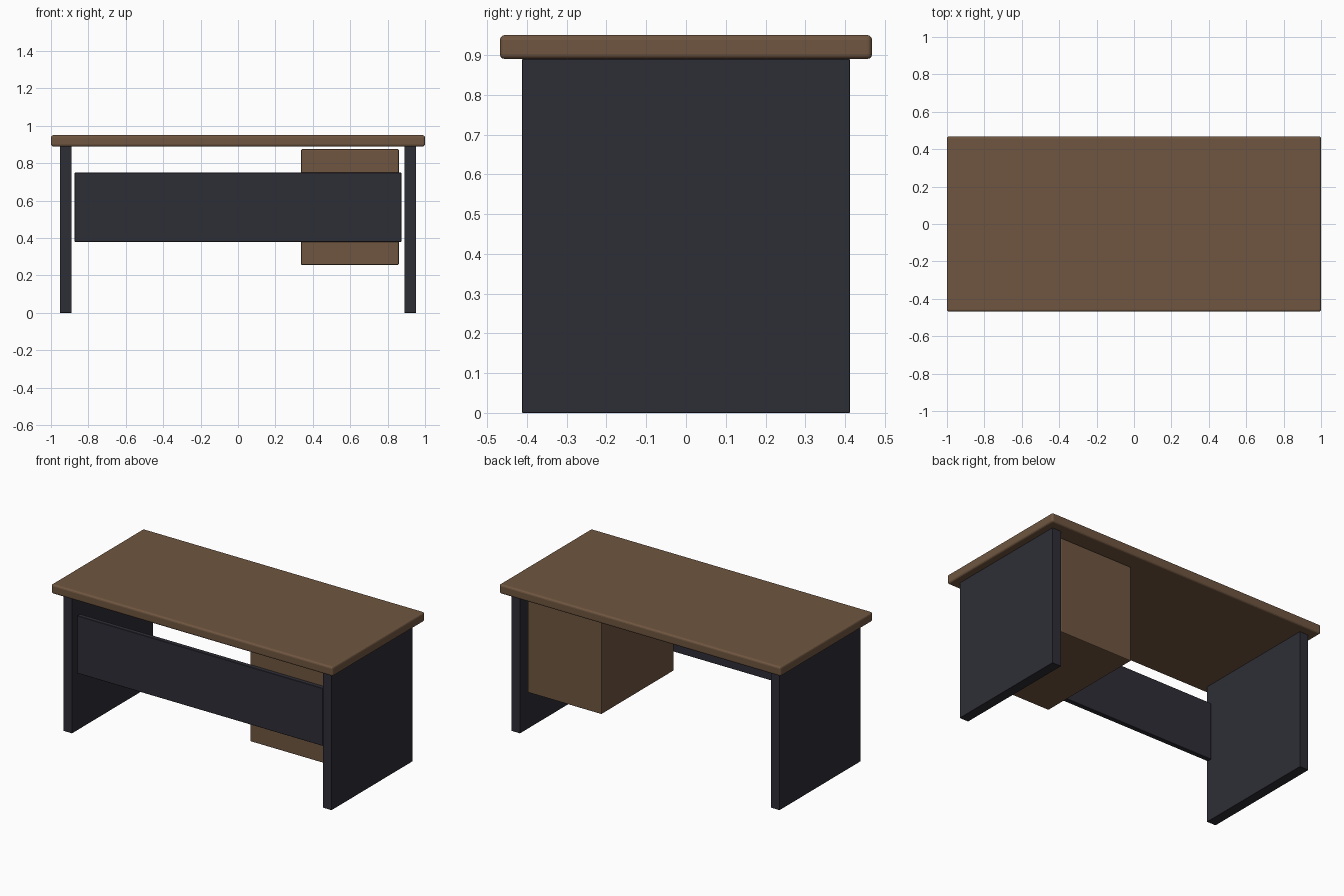
import bpy

if "Cube" in bpy.data.objects:
    bpy.data.objects.remove(bpy.data.objects["Cube"])


def material(name, color):
    m = bpy.data.materials.new(name)
    m.diffuse_color = (*color, 1)
    m.use_nodes = True
    m.node_tree.nodes["Principled BSDF"].inputs["Base Color"].default_value = m.diffuse_color
    return m


wood = material("brown_wood", (0.162, 0.094, 0.052))
dark = material("charcoal_panel", (0.027, 0.027, 0.037))


def box(name, lo, hi, mat, bevel, segments=2):
    """Rounded box between two corners."""
    center = [(a + b) / 2 for a, b in zip(lo, hi)]
    bpy.ops.mesh.primitive_cube_add(size=1, location=center)
    ob = bpy.context.object
    ob.name = name
    ob.scale = [b - a for a, b in zip(lo, hi)]
    bpy.ops.object.transform_apply(location=False, rotation=False, scale=True)
    ob.data.materials.append(mat)
    if bevel:
        mod = ob.modifiers.new("edge_rounding", "BEVEL")
        mod.width = bevel
        mod.segments = segments
    return ob


# Worktop with rounded edges
box("desktop", (-1, -0.468, 0.89), (1, 0.468, 0.95), wood, 0.012, 3)

# Solid side panels that carry the top
for side, name in ((-1, "left_side_panel"), (1, "right_side_panel")):
    xs = sorted((side * 0.89, side * 0.953))
    box(name, (xs[0], -0.412, 0), (xs[1], 0.412, 0.89), dark, 0.001, 1)

# Front modesty panel
box("modesty_panel", (-0.873, -0.385, 0.38), (0.873, -0.355, 0.75), dark, 0.002, 1)

# Hanging drawer cabinet
box("drawer_cabinet", (0.337, -0.358, 0.256), (0.86, 0.376, 0.875), wood, 0.006, 2)
